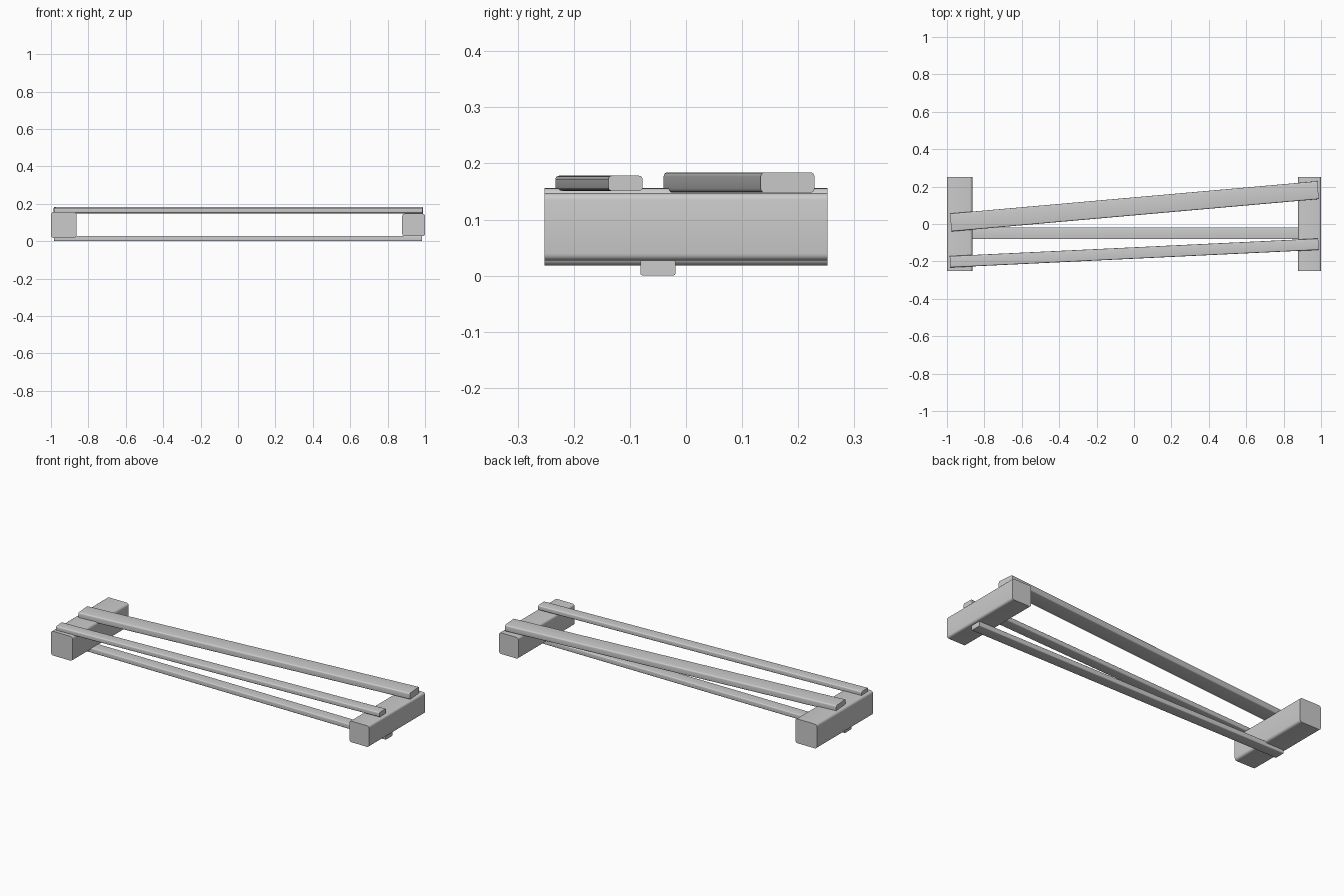
import bpy, bmesh, math
from mathutils import Matrix, Vector

if "Cube" in bpy.data.objects:
    bpy.data.objects.remove(bpy.data.objects["Cube"])


def rounded_bar(name, start, end, width, z0, z1, radius, steps=4):
    """Rounded-rectangle section extruded between two (x, y) points, flat square ends."""
    a, b = Vector((*start, 0)), Vector((*end, 0))
    d = b - a
    bm = bmesh.new()
    ring = []
    h = z1 - z0
    for i, (sx, sz) in enumerate(((1, 1), (-1, 1), (-1, -1), (1, -1))):
        for k in range(steps + 1):
            t = math.radians(90 * (i + k / steps))
            ring.append((sx * (width / 2 - radius) + radius * math.cos(t),
                         sz * (h / 2 - radius) + radius * math.sin(t)))
    face = bm.faces.new([bm.verts.new((0, y, z)) for y, z in ring])
    out = bmesh.ops.extrude_face_region(bm, geom=[face])
    verts = [v for v in out["geom"] if isinstance(v, bmesh.types.BMVert)]
    bmesh.ops.translate(bm, vec=(d.length, 0, 0), verts=verts)
    bmesh.ops.recalc_face_normals(bm, faces=bm.faces)
    bm.transform(Matrix.Translation((a.x, a.y, (z0 + z1) / 2))
                 @ Matrix.Rotation(math.atan2(d.y, d.x), 4, 'Z'))
    mesh = bpy.data.meshes.new(name)
    bm.to_mesh(mesh)
    bm.free()
    obj = bpy.data.objects.new(name, mesh)
    bpy.context.collection.objects.link(obj)
    bpy.ops.object.select_all(action='DESELECT')
    obj.select_set(True)
    bpy.context.view_layer.objects.active = obj
    bpy.ops.object.shade_smooth_by_angle(angle=math.radians(40))
    return obj


# End blocks running front to back
rounded_bar("left_block", (-0.932, -0.252), (-0.932, 0.252), 0.136, 0.018, 0.156, 0.014)
rounded_bar("right_block", (0.939, -0.252), (0.939, 0.252), 0.122, 0.027, 0.147, 0.012)

# Long slats: two slanted on top, one straight underneath
rounded_bar("wide_top_slat", (-0.980, 0.008), (0.984, 0.181), 0.096, 0.148, 0.184, 0.007)
rounded_bar("narrow_top_slat", (-0.984, -0.202), (0.986, -0.108), 0.061, 0.151, 0.178, 0.006)
rounded_bar("bottom_slat", (-0.985, -0.050), (0.985, -0.050), 0.063, 0.0, 0.028, 0.005)
